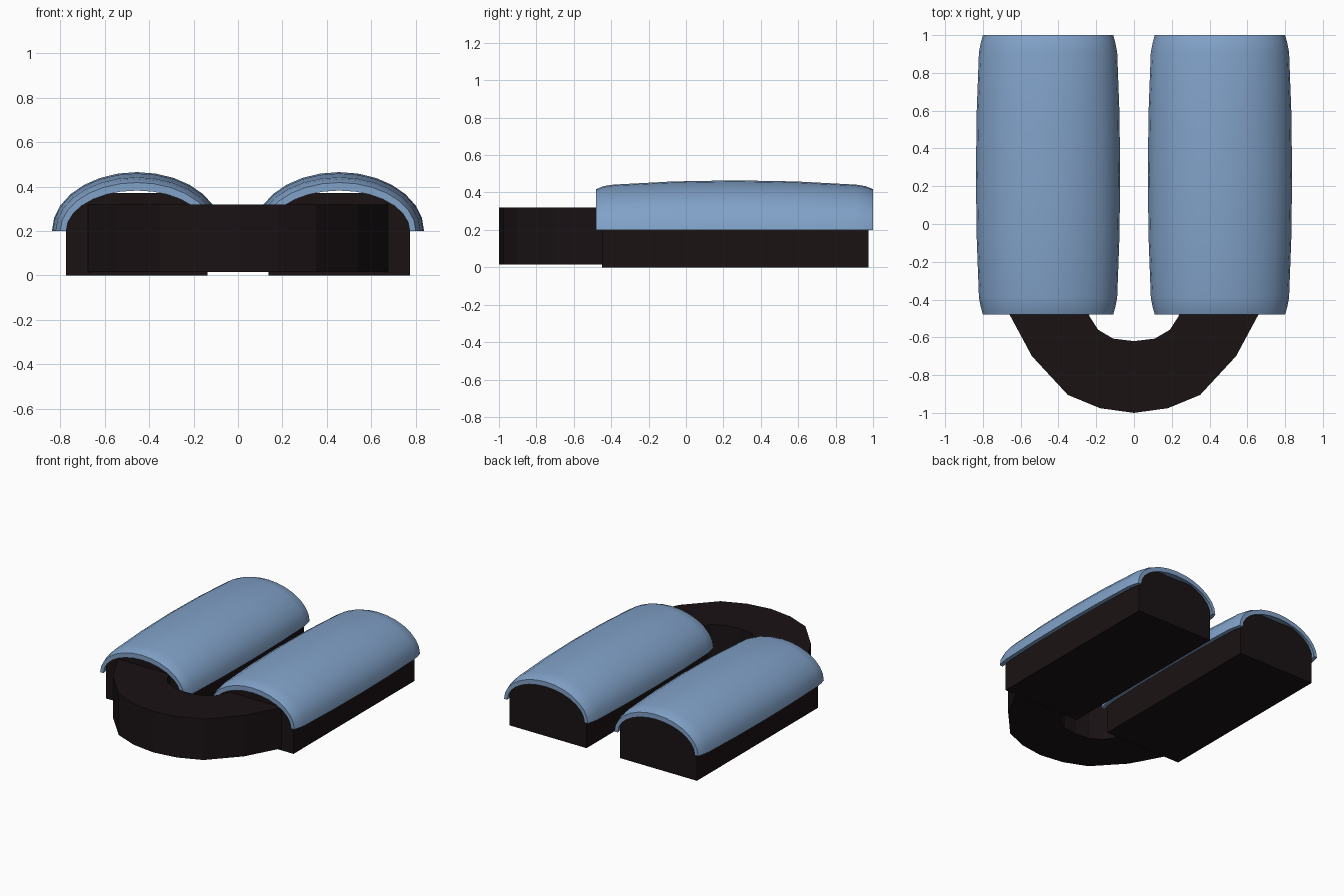
import bpy
import math

if "Cube" in bpy.data.objects:
    bpy.data.objects.remove(bpy.data.objects["Cube"])


def material(name, color):
    m = bpy.data.materials.new(name)
    m.diffuse_color = (*color, 1)
    m.use_nodes = True
    m.node_tree.nodes["Principled BSDF"].inputs["Base Color"].default_value = m.diffuse_color
    return m


dark = material("dark_rubber", (0.010, 0.006, 0.007))
blue = material("blue_shell", (0.22, 0.36, 0.58))


def make(name, verts, faces, mat, mirror=False, smooth=None):
    me = bpy.data.meshes.new(name)
    me.from_pydata(verts, [], faces)
    me.materials.append(mat)
    ob = bpy.data.objects.new(name, me)
    bpy.context.collection.objects.link(ob)
    bpy.ops.object.select_all(action='DESELECT')
    bpy.context.view_layer.objects.active = ob
    ob.select_set(True)
    bpy.ops.object.mode_set(mode='EDIT')
    bpy.ops.mesh.select_all(action='SELECT')
    bpy.ops.mesh.normals_make_consistent(inside=False)
    bpy.ops.object.mode_set(mode='OBJECT')
    if mirror:
        ob.modifiers.new("mirror", 'MIRROR').use_mirror_merge = False
    if smooth:
        bpy.ops.object.shade_smooth_by_angle(angle=math.radians(smooth))
    return ob


def prism(name, outline, place, lo, hi, mat, mirror=False):
    """Extrude a closed 2D outline between two levels."""
    n = len(outline)
    verts = [place(p, lo) for p in outline] + [place(p, hi) for p in outline]
    faces = [range(n), range(n, 2 * n)]
    faces += [(i, (i + 1) % n, (i + 1) % n + n, i + n) for i in range(n)]
    return make(name, verts, [tuple(f) for f in faces], mat, mirror)


CX = 0.455

# Arched pad bodies
half = [(0.318, 0.0), (0.318, 0.27), (0.285, 0.31), (0.235, 0.342), (0.16, 0.37)]
profile = half + [(-x, z) for x, z in reversed(half)]
prism("pad_body", profile, lambda p, y: (CX + p[0], y, p[1]), -0.45, 0.975, dark, True)

# U-shaped front connector
outer = [(0.68, -0.44), (0.54, -0.70), (0.35, -0.905), (0.18, -0.975), (0, -1.0)]
inner = [(0, -0.62), (0.11, -0.607), (0.19, -0.56), (0.235, -0.49), (0.25, -0.44)]
right = outer + inner
connector = (outer + [(-x, y) for x, y in reversed(outer[:-1])]
             + [(-x, y) for x, y in reversed(inner[1:])] + inner)
prism("front_connector", connector, lambda p, z: (p[0], p[1], z), 0.015, 0.32, dark)

# Domed shells: (offset from middle, half width, height) stations, outside then inside
MID_Y, BASE_Z, SEG = 0.26, 0.2, 14
out = [(0.74, 0.345, 0.218), (0.70, 0.356, 0.234), (0.65, 0.366, 0.242),
       (0.33, 0.378, 0.259), (0, 0.382, 0.265)]
ins = [(0, 0.350, 0.232), (0.33, 0.347, 0.226), (0.65, 0.335, 0.209), (0.74, 0.318, 0.182)]
loop = ([(-d, w, h) for d, w, h in out] + [s for s in reversed(out[:-1])]
        + [s for s in reversed(ins)] + [(-d, w, h) for d, w, h in ins[1:]])
n = len(loop)
verts, faces = [], []
for k in range(SEG + 1):
    a = math.pi * k / SEG
    verts += [(CX + w * math.cos(a), MID_Y + d, BASE_Z + h * math.sin(a)) for d, w, h in loop]
for k in range(SEG):
    for i in range(n):
        j = (i + 1) % n
        faces.append((k * n + i, k * n + j, (k + 1) * n + j, (k + 1) * n + i))
# bottom rims
faces += [tuple(range(n)), tuple(range(SEG * n, (SEG + 1) * n))]
make("pad_shell", verts, faces, blue, True, 50)
